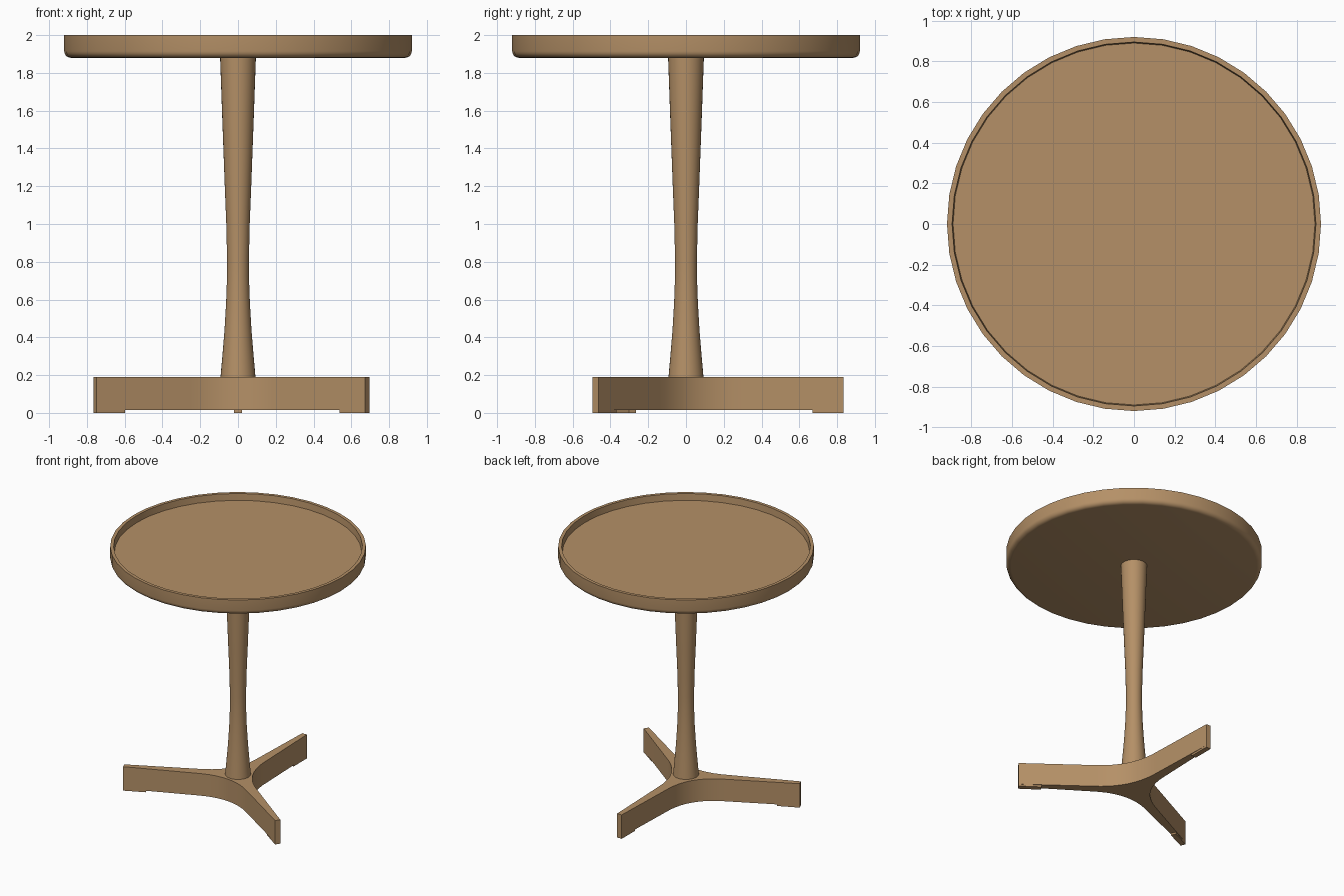
import bpy, bmesh
from math import cos, sin, pi, radians
from mathutils import Vector

if "Cube" in bpy.data.objects:
    bpy.data.objects.remove(bpy.data.objects["Cube"])

wood = bpy.data.materials.new("wood")
wood.diffuse_color = (0.46, 0.28, 0.135, 1)
wood.use_nodes = True
wood.node_tree.nodes["Principled BSDF"].inputs["Base Color"].default_value = wood.diffuse_color


def finish(name, bm, angle=35):
    bmesh.ops.remove_doubles(bm, verts=bm.verts, dist=1e-5)
    bmesh.ops.recalc_face_normals(bm, faces=bm.faces)
    mesh = bpy.data.meshes.new(name)
    bm.to_mesh(mesh)
    bm.free()
    ob = bpy.data.objects.new(name, mesh)
    bpy.context.collection.objects.link(ob)
    mesh.materials.append(wood)
    bpy.ops.object.select_all(action='DESELECT')
    bpy.context.view_layer.objects.active = ob
    ob.select_set(True)
    bpy.ops.object.shade_smooth_by_angle(angle=radians(angle))
    return ob


def lathe(name, profile, sides):
    """Turn an (r, z) profile around z and cap both ends."""
    bm = bmesh.new()
    rings = [[bm.verts.new((r * cos(2 * pi * i / sides), r * sin(2 * pi * i / sides), z))
              for i in range(sides)] for r, z in profile]
    for a, b in zip(rings, rings[1:]):
        for i in range(sides):
            j = (i + 1) % sides
            bm.faces.new((a[i], a[j], b[j], b[i]))
    bm.faces.new(rings[0])
    bm.faces.new(rings[-1])
    return finish(name, bm)


def slab(name, outline, z0, z1):
    """Extrude a flat outline upward."""
    bm = bmesh.new()
    face = bm.faces.new([bm.verts.new((p.x, p.y, z0)) for p in outline])
    ext = bmesh.ops.extrude_face_region(bm, geom=[face], use_keep_orig=True)
    top = [v for v in ext["geom"] if isinstance(v, bmesh.types.BMVert)]
    bmesh.ops.translate(bm, verts=top, vec=(0, 0, z1 - z0))
    return finish(name, bm)


# Round tray top with raised rim and rounded lower edge
corner = [(0.885 + 0.035 * sin(a), 1.915 - 0.035 * cos(a))
          for a in (i * pi / 10 for i in range(6))]
lathe("tray_top", corner + [(0.92, 2.0), (0.895, 2.0), (0.89, 1.948)], 40)

# Waisted column
lathe("column", [(0.093, 0.185), (0.082, 0.31), (0.072, 0.43), (0.063, 0.58), (0.058, 0.72),
                 (0.058, 0.82), (0.062, 1.0), (0.070, 1.2), (0.083, 1.55), (0.095, 1.89)], 32)

# Three-armed base: tapering legs joined by curved webs
angles = [radians(a) for a in (90, 205, 325)]
R, TIP, ROOT, BEND = 0.835, 0.02, 0.038, 0.30


def leg_point(a, r, side):
    return Vector((r * cos(a) - side * sin(a), r * sin(a) + side * cos(a)))


outline = []
for k, a in enumerate(angles):
    nxt = angles[(k + 1) % 3]
    gap = (nxt - a) % (2 * pi)
    mid = a + gap / 2
    c = Vector((cos(mid), sin(mid))) * ROOT / sin(gap / 2)
    p, q = leg_point(a, BEND, ROOT), leg_point(nxt, BEND, -ROOT)
    outline += [leg_point(a, R, -TIP), leg_point(a, R, TIP)]
    outline += [p * (1 - t) ** 2 + c * 2 * t * (1 - t) + q * t * t
                for t in (i / 10 for i in range(11))]
slab("leg_base", outline, 0.015, 0.19)

# Foot pads under the leg tips
for n, a in enumerate(angles, 1):
    pad = [leg_point(a, r, s) for r, s in
           ((0.67, -TIP), (R, -TIP), (R, TIP), (0.67, TIP))]
    slab(f"foot_pad_{n}", pad, 0.0, 0.016)
